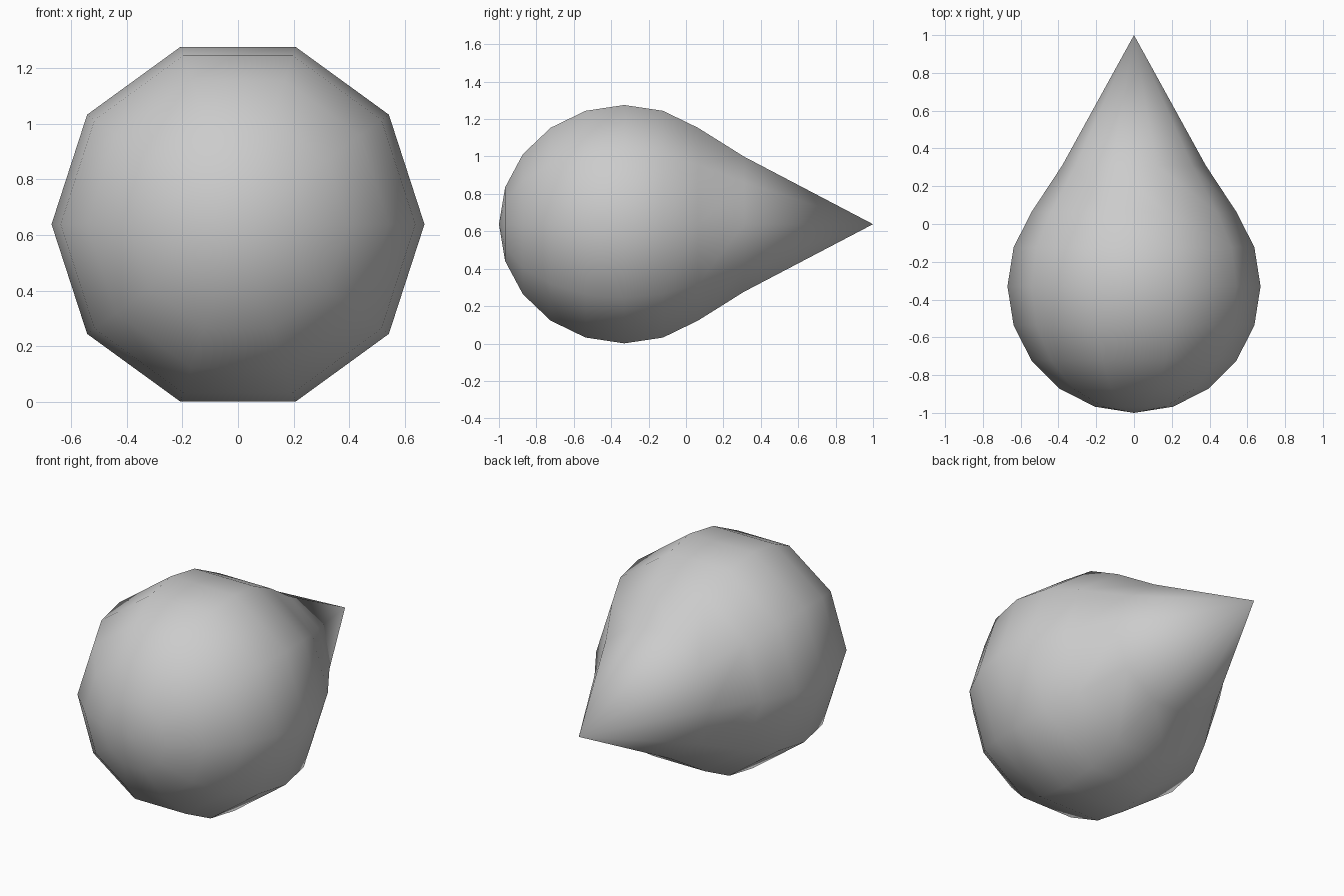
import bpy, bmesh, math

if "Cube" in bpy.data.objects:
    bpy.data.objects.remove(bpy.data.objects["Cube"])

SIDES, R, CY, CZ = 10, 0.67, -0.33, 0.638

# Profile (y, radius): round front in 18 degree steps, then the tapering tail
rings = [(CY - R * math.cos(math.radians(18 * i)), R * math.sin(math.radians(18 * i)))
         for i in range(1, 8)]
rings.append((0.31, 0.38))

bm = bmesh.new()
loops = [[bm.verts.new((r * math.cos(2 * math.pi * k / SIDES), y,
                        CZ + r * math.sin(2 * math.pi * k / SIDES)))
          for k in range(SIDES)] for y, r in rings]
front = bm.verts.new((0, -1, CZ))
tip = bm.verts.new((0, 1, CZ))

# Skin between rings and close both ends
for k in range(SIDES):
    n = (k + 1) % SIDES
    for a, b in zip(loops, loops[1:]):
        bm.faces.new((a[k], a[n], b[n], b[k]))
    bm.faces.new((front, loops[0][n], loops[0][k]))
    bm.faces.new((tip, loops[-1][k], loops[-1][n]))
bmesh.ops.recalc_face_normals(bm, faces=bm.faces[:])
for f in bm.faces:
    f.smooth = True

mesh = bpy.data.meshes.new("teardrop")
bm.to_mesh(mesh)
bm.free()
bpy.context.collection.objects.link(bpy.data.objects.new("teardrop", mesh))
